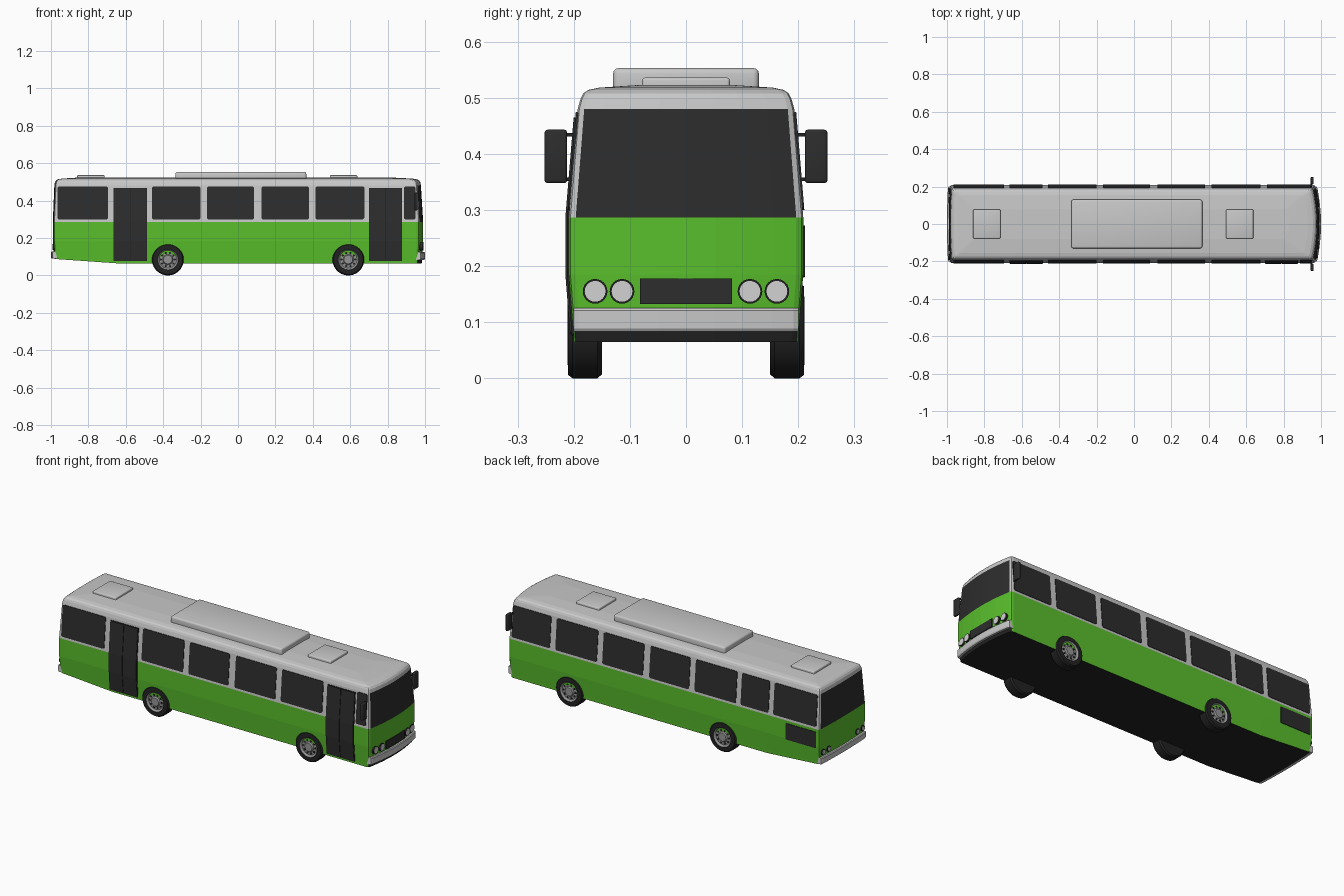
import bpy, bmesh, math
from mathutils import Matrix, Vector

cube = bpy.data.objects.get("Cube")
if cube:
    bpy.data.objects.remove(cube, do_unlink=True)


def material(name, r, g, b):
    m = bpy.data.materials.new(name)
    m.use_nodes = True
    m.diffuse_color = (r, g, b, 1)
    node = next(n for n in m.node_tree.nodes if n.type == "BSDF_PRINCIPLED")
    node.inputs["Base Color"].default_value = (r, g, b, 1)
    return m


GREEN = material("green paint", 0.1, 0.52, 0.025)
GREY = material("light grey paint", 0.58, 0.58, 0.58)
DARK = material("dark glass", 0.026, 0.026, 0.026)
BLACK = material("black rubber", 0.016, 0.016, 0.016)
METAL = material("wheel metal", 0.3, 0.3, 0.3)
LAMP = material("lamp white", 0.65, 0.65, 0.65)


def finish(name, bm, mats, smooth=None):
    bmesh.ops.recalc_face_normals(bm, faces=bm.faces)
    mesh = bpy.data.meshes.new(name)
    bm.to_mesh(mesh)
    bm.free()
    for m in mats:
        mesh.materials.append(m)
    ob = bpy.data.objects.new(name, mesh)
    bpy.context.collection.objects.link(ob)
    if smooth:
        bpy.ops.object.select_all(action="DESELECT")
        ob.select_set(True)
        bpy.context.view_layer.objects.active = ob
        bpy.ops.object.shade_smooth_by_angle(angle=math.radians(smooth))
    return ob


def box(name, lo, hi, mat, bevel=0):
    bm = bmesh.new()
    bmesh.ops.create_cube(bm, size=1)
    lo, hi = Vector(lo), Vector(hi)
    for v in bm.verts:
        v.co = (lo + hi) / 2 + v.co * (hi - lo)
    if bevel:
        bmesh.ops.bevel(bm, geom=bm.edges[:], offset=bevel, segments=3, profile=0.5, affect="EDGES")
    return finish(name, bm, [mat], 35)


def disc(name, x, y, z, radius, depth, mat):
    bm = bmesh.new()
    bmesh.ops.create_cone(bm, cap_ends=True, segments=24, radius1=radius, radius2=radius, depth=depth,
                          matrix=Matrix.Translation((x, y, z)) @ Matrix.Rotation(math.pi / 2, 4, "Y"))
    return finish(name, bm, [mat], 35)


# Body shell: stacked plan outlines as (height, half width, rear x, front x)
LEVELS = [(0.065, 0.2, -0.98, 0.982), (0.083, 0.201, -0.985, 0.985), (0.185, 0.209, -0.99, 0.99),
          (0.287, 0.209, -0.99, 0.99), (0.48, 0.193, -0.982, 0.978), (0.498, 0.188, -0.979, 0.975),
          (0.508, 0.183, -0.973, 0.968), (0.514, 0.174, -0.965, 0.957), (0.518, 0.155, -0.94, 0.93),
          (0.523, 0.08, -0.86, 0.83)]
FRONT_BOW, REAR_BOW = 0.022, 0.006
CENTRE, EDGE = (0, 0.25, 0.5, 0.75), 0.94


def half_outline(w, rear, front):
    """From front middle round the +y side to rear middle."""
    pts = [(front - FRONT_BOW * f * f, f * w) for f in CENTRE + (EDGE,)]
    pts += [(front - 0.024, 0.985 * w), (front - 0.035, w), (-0.65, w), (rear + 0.016, w), (rear + 0.009, 0.985 * w)]
    return pts + [(rear + REAR_BOW * f * f, f * w) for f in (EDGE,) + CENTRE[::-1]]


def lifted(x, z):
    """Raise the underside toward the tail."""
    rise = max(0, -0.65 - x) * 0.07
    return z + rise * max(0, 0.185 - z) / 0.12


bm = bmesh.new()
rings = []
for z, w, rear, front in LEVELS:
    half = half_outline(w, rear, front)
    loop = half + [(x, -y) for x, y in half[-2:0:-1]]
    rings.append([bm.verts.new((x, y, lifted(x, z))) for x, y in loop])
N, H = len(rings[0]), len(half) - 1
ends = len(CENTRE)
for k in range(len(rings) - 1):
    for i in range(N):
        j = (i + 1) % N
        f = bm.faces.new((rings[k][i], rings[k][j], rings[k + 1][j], rings[k + 1][i]))
        side = min(i, N - 1 - i)
        on_end = side < ends or side >= H - ends
        if k == 3 and on_end:
            f.material_index = 2
        elif k == 0 and side < ends + 1:
            f.material_index = 3
        else:
            f.material_index = 0 if k < 3 else 1
for ring, slot in ((rings[0], 3), (rings[-1], 1)):
    for i in range(H):
        ids = list(dict.fromkeys((i, i + 1, (N - i - 1) % N, (N - i) % N)))
        bm.faces.new([ring[n] for n in ids]).material_index = slot
finish("body_shell", bm, [GREEN, GREY, DARK, BLACK])


def wall(z):
    """Half width of the side wall at a height."""
    for a, b in zip(LEVELS, LEVELS[1:]):
        if a[0] <= z <= b[0]:
            return a[1] + (b[1] - a[1]) * (z - a[0]) / (b[0] - a[0])


def side_plate(name, side, x0, x1, z0, z1, proud=0.003, corner=0.006, mat=DARK):
    zs = sorted({z0, z0 + corner, z1 - corner, z1} | {l[0] for l in LEVELS if z0 + corner < l[0] < z1 - corner})
    bm = bmesh.new()
    rows = []
    for z in zs:
        c = corner if z in (z0, z1) else 0
        rows.append([bm.verts.new((x, side * (wall(z) + d), z))
                     for x, d in ((x0 + c, -0.002), (x0 + c, proud), (x1 - c, proud), (x1 - c, -0.002))])
    for a, b in zip(rows, rows[1:]):
        for i in range(4):
            bm.faces.new((a[i], a[(i + 1) % 4], b[(i + 1) % 4], b[i]))
    bm.faces.new(rows[0])
    bm.faces.new(rows[-1])
    finish(name, bm, [mat])


# Side windows
shared = [(-0.965, -0.695), (-0.46, -0.2), (-0.165, 0.085), (0.125, 0.38), (0.415, 0.675)]
for side, extra, label in ((-1, [(0.887, 0.95)], "door_side"), (1, [(-0.665, -0.49), (0.71, 0.95)], "far_side")):
    for n, (x0, x1) in enumerate(sorted(shared + extra)):
        side_plate(f"{label}_window_{n + 1}", side, x0, x1, 0.3, 0.475)

# Two folding doors, each with a pair of leaves
for label, x0, x1 in (("rear_door", -0.665, -0.487), ("front_door", 0.7, 0.877)):
    mid = (x0 + x1) / 2
    side_plate(label + "_frame", -1, x0, x1, 0.076, 0.468, corner=0.002, mat=BLACK)
    side_plate(label + "_leaf_1", -1, x0 + 0.003, mid - 0.002, 0.08, 0.465, 0.006, 0.002)
    side_plate(label + "_leaf_2", -1, mid + 0.002, x1 - 0.003, 0.08, 0.465, 0.006, 0.002)
side_plate("engine_vent", 1, -0.965, -0.775, 0.18, 0.272, corner=0.002)


# Bumpers wrap the two ends
def bumper(name, end, z0, z1):
    half = half_outline(0.204, -0.988, 0.988)
    pts = half[:ends + 2] if end > 0 else half[:-ends - 3:-1]
    pts = [(x, -y) for x, y in pts[:0:-1]] + pts
    bm = bmesh.new()
    cols = [[bm.verts.new((x + end * d, y, z)) for d, z in
             ((-0.012, z0), (0.008, z0), (0.012, z0 + 0.006), (0.012, z1 - 0.004), (0.008, z1), (-0.012, z1))]
            for x, y in pts]
    for a, b in zip(cols, cols[1:]):
        for i in range(6):
            bm.faces.new((a[i], a[(i + 1) % 6], b[(i + 1) % 6], b[i]))
    bm.faces.new(cols[0])
    bm.faces.new(cols[-1])
    finish(name, bm, [GREY])


bumper("front_bumper", 1, 0.083, 0.125)
bumper("rear_bumper", -1, 0.09, 0.127)

# Grille and lamps
box("front_grille", (0.978, -0.082, 0.132), (0.992, 0.082, 0.178), DARK)
for s in (-1, 1):
    for n, y in enumerate((0.114, 0.162)):
        x = 0.989 - FRONT_BOW * (y / 0.207) ** 2
        disc(f"headlamp_rim_{n}_{s}", x, s * y, 0.155, 0.022, 0.012, BLACK)
        disc(f"headlamp_{n}_{s}", x + 0.002, s * y, 0.155, 0.0185, 0.012, LAMP)
        disc(f"tail_lamp_rim_{n}_{s}", -0.985, s * (y + 0.015), 0.152, 0.016, 0.012, BLACK)
        disc(f"tail_lamp_{n}_{s}", -0.987, s * (y + 0.015), 0.152, 0.012, 0.012, LAMP)

# Roof equipment
box("roof_cooling_unit", (-0.335, -0.13, 0.505), (0.365, 0.13, 0.553), GREY, 0.01)
for label, x in (("rear_hatch", -0.787), ("front_hatch", 0.565)):
    box(label, (x - 0.073, -0.078, 0.505), (x + 0.073, 0.078, 0.536), GREY, 0.005)

# Mirrors on two arms
for s in (-1, 1):
    y0, y1 = sorted((s * 0.212, s * 0.252))
    box(f"mirror_{s}", (0.944, y0, 0.348), (0.96, y1, 0.443), DARK, 0.005)
    for z in (0.355, 0.434):
        y0, y1 = sorted((s * 0.185, s * 0.216))
        box(f"mirror_arm_{z}_{s}", (0.944, y0, z - 0.003), (0.952, y1, z + 0.003), BLACK)

# Wheels: a turned profile of (radius, depth), plus vent holes in the rim
PROFILE = [(0, -0.03), (0.078, -0.03), (0.085, -0.022), (0.085, 0.022), (0.079, 0.03), (0.055, 0.031),
           (0.052, 0.027), (0.046, 0.022), (0.028, 0.024), (0.023, 0.031), (0, 0.031)]


def wheel(name, x, s):
    bm = bmesh.new()
    verts = [bm.verts.new((r, y, 0)) for r, y in PROFILE]
    edges = [bm.edges.new(p) for p in zip(verts, verts[1:])]
    bmesh.ops.spin(bm, geom=verts + edges, cent=(0, 0, 0), axis=(0, 1, 0), angle=math.tau, steps=40)
    bmesh.ops.remove_doubles(bm, verts=bm.verts, dist=0.0001)
    for f in bm.faces:
        c = f.calc_center_median()
        f.material_index = int(c.y > 0.015 and math.hypot(c.x, c.z) < 0.054)
    for n in range(10):
        a = math.tau * n / 10
        place = Matrix.Translation((0.037 * math.cos(a), 0.022, 0.037 * math.sin(a))) @ Matrix.Rotation(math.pi / 2, 4, "X")
        bmesh.ops.create_cone(bm, cap_ends=True, segments=10, radius1=0.006, radius2=0.006, depth=0.005, matrix=place)
    for v in bm.verts:
        v.co = (v.co.x + x, s * (v.co.y + 0.18), v.co.z + 0.085)
    finish(name, bm, [BLACK, METAL], 30)


for label, x in (("rear", -0.375), ("front", 0.59)):
    for s, where in ((-1, "door_side"), (1, "far_side")):
        wheel(f"{label}_wheel_{where}", x, s)
